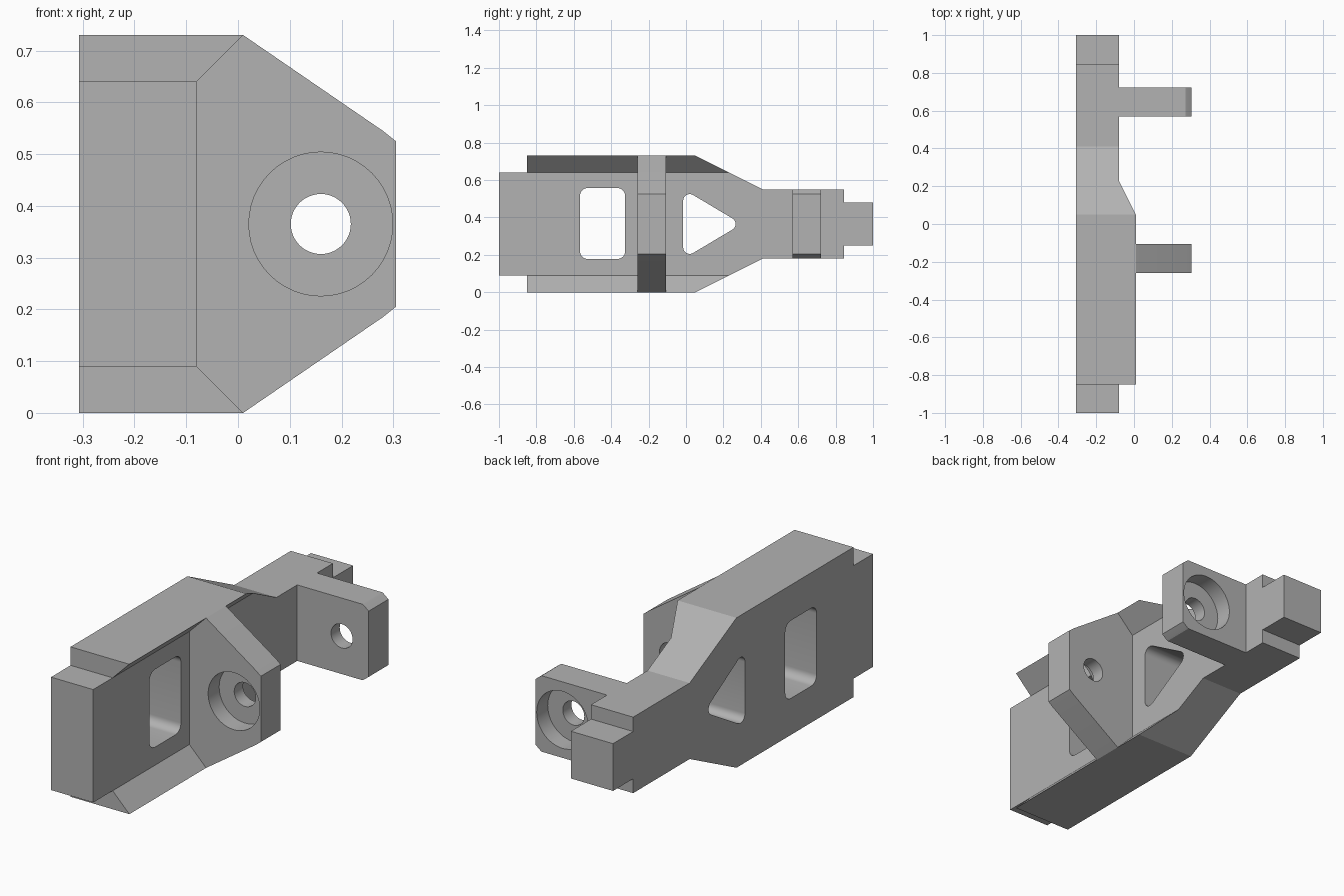
import bpy, bmesh, math
from mathutils import Vector

cube = bpy.data.objects.get("Cube")
if cube:
    bpy.data.objects.remove(cube, do_unlink=True)

MID = 0.365                      # height of the symmetry plane
BACK, FACE, RIM = -0.307, -0.08, 0.01

grey = bpy.data.materials.new("plain_grey")
grey.use_nodes = True
colour = (0.448, 0.448, 0.448, 1)
grey.diffuse_color = colour
grey.node_tree.nodes["Principled BSDF"].inputs["Base Color"].default_value = colour


def mirrored(half):
    """Close an upper outline, given as (along, height above MID), with its mirror."""
    return [(a, MID + h) for a, h in half] + [(a, MID - h) for a, h in reversed(half)]


def prism(name, outline, axis, lo, hi):
    """Extrude an outline along x (points are y, z) or along y (points are x, z)."""
    bm = bmesh.new()
    place = (lambda a, z: (lo, a, z)) if axis == "x" else (lambda a, z: (a, lo, z))
    step = (hi - lo, 0, 0) if axis == "x" else (0, hi - lo, 0)
    face = bm.faces.new([bm.verts.new(place(a, z)) for a, z in outline])
    new = bmesh.ops.extrude_face_region(bm, geom=[face])["geom"]
    bmesh.ops.translate(bm, vec=step, verts=[v for v in new if isinstance(v, bmesh.types.BMVert)])
    bmesh.ops.recalc_face_normals(bm, faces=bm.faces)
    mesh = bpy.data.meshes.new(name)
    bm.to_mesh(mesh)
    bm.free()
    mesh.materials.append(grey)
    obj = bpy.data.objects.new(name, mesh)
    bpy.context.collection.objects.link(obj)
    return obj


def circle(x, z, r, n=48):
    return [(x + r * math.cos(2 * math.pi * i / n), z + r * math.sin(2 * math.pi * i / n))
            for i in range(n)]


def rounded(centres, r, steps=8):
    """Rounded convex outline around counter-clockwise corner centres."""
    pts, n = [], len(centres)
    for i in range(n):
        here = Vector(centres[i])
        before, after = here - Vector(centres[i - 1]), Vector(centres[(i + 1) % n]) - here
        a0 = math.atan2(before.y, before.x) - math.pi / 2
        turn = (math.atan2(after.y, after.x) - math.pi / 2 - a0) % (2 * math.pi)
        for k in range(steps + 1):
            a = a0 + turn * k / steps
            pts.append((here.x + r * math.cos(a), here.y + r * math.sin(a)))
    return pts


def combine(target, other, operation):
    mod = target.modifiers.new("combine", "BOOLEAN")
    mod.operation, mod.solver, mod.object = operation, "EXACT", other
    bpy.context.view_layer.objects.active = target
    bpy.ops.object.modifier_apply(modifier=mod.name)
    bpy.data.objects.remove(other, do_unlink=True)


# Main beam: channel section trimmed to the stepped and tapered side outline
section = mirrored([(BACK, 0.5), (RIM, 0.5), (RIM, MID), (FACE, 0.275)])
# reorder so the outline runs round the open channel
body = prism("mounting_bracket", section, "y", -1.2, 1.2)
side = mirrored([(-1, 0.275), (-0.85, 0.275), (-0.85, MID), (0.05, MID), (0.41, 0.185),
                 (0.845, 0.185), (0.845, 0.115), (1, 0.115)])
combine(body, prism("side_outline", side, "x", -0.6, 0.6), "INTERSECT")

# Two lugs standing off the beam
front_lug = [(-0.2, MID), (RIM, MID), (0.28, 0.18), (0.305, 0.16)]
rear_lug = [(-0.2, 0.185), (0.272, 0.185), (0.28, 0.18), (0.305, 0.16)]
combine(body, prism("front_lug", mirrored(front_lug), "y", -0.26, -0.107), "UNION")
combine(body, prism("rear_lug", mirrored(rear_lug), "y", 0.57, 0.722), "UNION")

# Bolt holes with counterbores on the outward sides
BOLT_X, DEPTH = 0.16, 0.085
for lo, hi, bore_lo, bore_hi in ((-0.4, 0, -0.4, -0.26 + DEPTH),
                                 (0.45, 0.85, 0.722 - DEPTH, 0.85)):
    combine(body, prism("bolt_hole", circle(BOLT_X, MID, 0.058), "y", lo, hi), "DIFFERENCE")
    combine(body, prism("counterbore", circle(BOLT_X, MID, 0.139), "y", bore_lo, bore_hi),
            "DIFFERENCE")

# Lightening windows through the web
window = rounded([(-0.525, 0.22), (-0.367, 0.22), (-0.367, 0.515), (-0.525, 0.515)], 0.042)
triangle = rounded([(0.02, 0.24), (0.23, MID), (0.02, 0.49)], 0.035)
for name, outline in (("square_window", window), ("triangle_window", triangle)):
    combine(body, prism(name, outline, "x", -0.6, 0.0), "DIFFERENCE")

# Smooth the rounded walls only
bpy.ops.object.select_all(action="DESELECT")
body.select_set(True)
bpy.context.view_layer.objects.active = body
bpy.ops.object.shade_smooth_by_angle(angle=math.radians(20))
